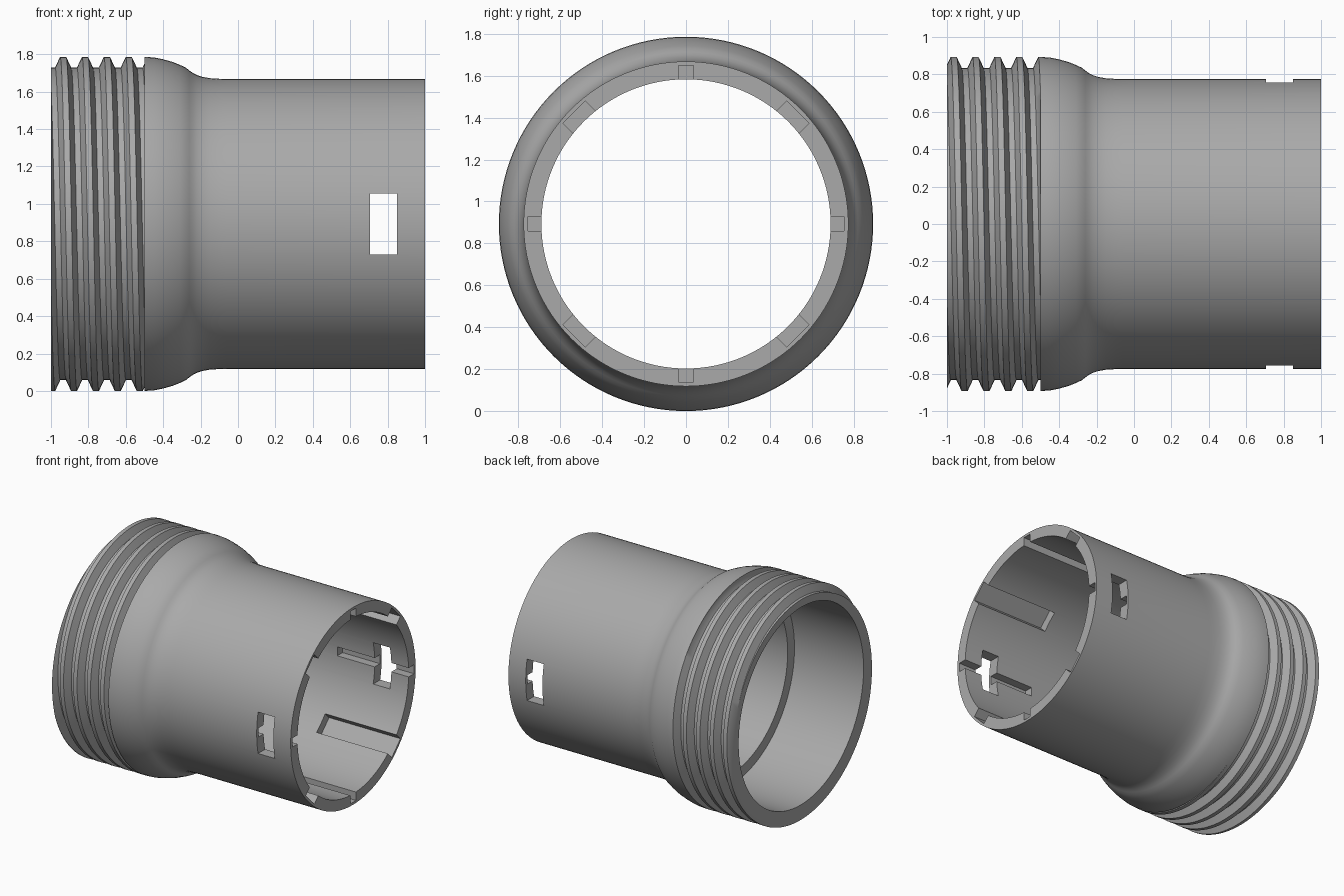
import bpy, bmesh, math
from mathutils import Matrix

if "Cube" in bpy.data.objects:
    bpy.data.objects.remove(bpy.data.objects["Cube"])

AXIS_Z = 0.893
SEGMENTS = 128
PITCH = 0.117
ROOT, CREST = 0.835, 0.893
THREAD_START, THREAD_END = -1.0, -0.5

grey = bpy.data.materials.new("grey plastic")
grey.diffuse_color = (0.4, 0.4, 0.4, 1)
grey.use_nodes = True
grey.node_tree.nodes["Principled BSDF"].inputs["Base Color"].default_value = grey.diffuse_color


def finish(bm, name):
    bmesh.ops.recalc_face_normals(bm, faces=bm.faces)
    mesh = bpy.data.meshes.new(name)
    bm.to_mesh(mesh)
    bm.free()
    ob = bpy.data.objects.new(name, mesh)
    bpy.context.collection.objects.link(ob)
    mesh.materials.append(grey)
    return ob


def thread_radius(x, centre):
    # Trapezoid thread: flat crest, sloped flanks, flat root
    d = abs((x - centre + PITCH / 2) % PITCH - PITCH / 2)
    t = min(max((d - 0.016) / 0.027, 0), 1)
    return CREST + (ROOT - CREST) * t


# Stepped bore and swelling outer shell, as (x, radius)
bore = [(1, 0.69), (-0.4, 0.69), (-0.4, 0.775), (-1, 0.775)]
bell = [(-0.5, 0.893), (-0.45, 0.89), (-0.4, 0.88), (-0.35, 0.866), (-0.31, 0.85),
        (-0.28, 0.836), (-0.26, 0.82), (-0.24, 0.806), (-0.22, 0.796), (-0.19, 0.786),
        (-0.15, 0.779), (-0.1, 0.776), (-0.06, 0.775), (1, 0.775)]

# Tube body: one revolved section whose thread knots advance with the angle
bm = bmesh.new()
rings = []
for i in range(SEGMENTS + 1):
    a = 2 * math.pi * i / SEGMENTS           # from the top towards the front
    centre = -0.935 + PITCH * i / SEGMENTS
    section = list(bore)
    for k in range(-3, 7):
        for off in (-0.043, -0.016, 0.016, 0.043):
            x = min(max(centre + k * PITCH + off, THREAD_START), THREAD_END)
            section.append((x, thread_radius(x, centre)))
    section += bell
    rings.append([bm.verts.new((x, -r * math.sin(a), AXIS_Z + r * math.cos(a)))
                  for x, r in section])
for r0, r1 in zip(rings, rings[1:]):
    n = len(r0)
    for j in range(n):
        k = (j + 1) % n
        bm.faces.new((r0[j], r0[k], r1[k], r1[j]))
bmesh.ops.remove_doubles(bm, verts=bm.verts, dist=1e-5)
bmesh.ops.dissolve_degenerate(bm, edges=bm.edges, dist=1e-5)
body = finish(bm, "threaded_tube")


def box_cutter(name, x0, x1, width, r0, r1, angle):
    # Box pointing radially outward at an angle around the tube axis
    bm = bmesh.new()
    m = (Matrix.Translation((0, 0, AXIS_Z)) @ Matrix.Rotation(angle, 4, 'X')
         @ Matrix.Translation(((x0 + x1) / 2, 0, (r0 + r1) / 2))
         @ Matrix.Diagonal((x1 - x0, width, r1 - r0, 1)))
    bmesh.ops.create_cube(bm, size=1, matrix=m)
    ob = finish(bm, name)
    ob.hide_render = True
    ob.hide_set(True)
    return ob


cutters = []
# Eight inner keyways, alternating narrow and wide
for i in range(8):
    width = 0.15 if i % 2 else 0.07
    cutters.append(box_cutter("keyway_cutter", 0.38, 1.1, width, 0.6, 0.755, i * math.pi / 4))
# Latch windows through the front and back walls
for angle in (math.pi / 2, -math.pi / 2):
    cutters.append(box_cutter("window_cutter", 0.705, 0.85, 0.325, 0.5, 1.0, angle))

for c in cutters:
    mod = body.modifiers.new("cut", 'BOOLEAN')
    mod.operation = 'DIFFERENCE'
    mod.solver = 'EXACT'
    mod.object = c

# Apply the cuts, then remove the helpers
bpy.context.view_layer.update()
cut_mesh = bpy.data.meshes.new_from_object(
    body.evaluated_get(bpy.context.evaluated_depsgraph_get()))
body.modifiers.clear()
body.data = cut_mesh
for c in cutters:
    bpy.data.objects.remove(c)

bpy.context.view_layer.objects.active = body
body.select_set(True)
bpy.ops.object.shade_smooth_by_angle(angle=math.radians(25))
